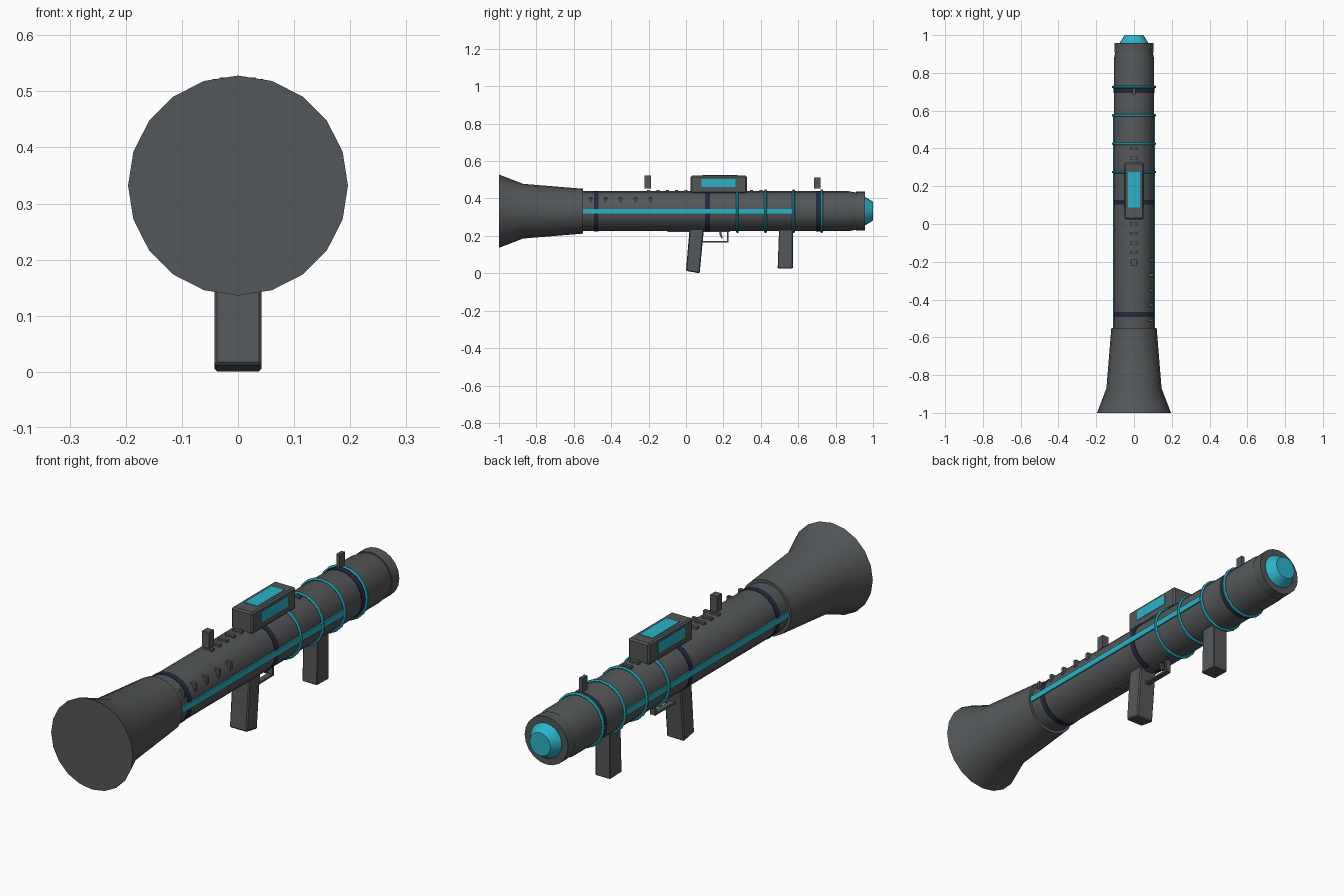
import bpy, bmesh, math
from mathutils import Vector

if "Cube" in bpy.data.objects:
    bpy.data.objects.remove(bpy.data.objects["Cube"])

CZ = 0.332   # height of the tube axis
R = 0.107    # tube radius


def material(name, rgb):
    m = bpy.data.materials.new(name)
    m.diffuse_color = (*rgb, 1)
    m.use_nodes = True
    m.node_tree.nodes["Principled BSDF"].inputs["Base Color"].default_value = m.diffuse_color
    return m


GREY = material("gunmetal grey", (0.088, 0.095, 0.10))
CYAN = material("glow cyan", (0.025, 0.45, 0.58))
NAVY = material("dark navy", (0.02, 0.023, 0.048))


def finish(name, bm, mat, smooth=False):
    bmesh.ops.recalc_face_normals(bm, faces=bm.faces)
    me = bpy.data.meshes.new(name)
    bm.to_mesh(me)
    bm.free()
    me.materials.append(mat)
    ob = bpy.data.objects.new(name, me)
    bpy.context.collection.objects.link(ob)
    if smooth:
        bpy.ops.object.select_all(action='DESELECT')
        ob.select_set(True)
        bpy.context.view_layer.objects.active = ob
        bpy.ops.object.shade_smooth_by_angle(angle=math.radians(25))
    return ob


def lathe(name, profile, mat, sides=20, closed=False):
    """Turn (y, radius) points around the tube axis."""
    bm = bmesh.new()
    rings = []
    for y, r in profile:
        rings.append([bm.verts.new((r * math.cos(2 * math.pi * i / sides), y,
                                    CZ + r * math.sin(2 * math.pi * i / sides)))
                      for i in range(sides)])
    pairs = list(zip(rings, rings[1:]))
    if closed:
        pairs.append((rings[-1], rings[0]))
    else:
        bm.faces.new(rings[0])
        bm.faces.new(rings[-1])
    for a, b in pairs:
        for i in range(sides):
            j = (i + 1) % sides
            bm.faces.new((a[i], a[j], b[j], b[i]))
    return finish(name, bm, mat, True)


def box(name, x, y, z, mat, bevel=0.0):
    """Box from (min, max) ranges."""
    return prism(name, x, [(y[0], z[0]), (y[1], z[0]), (y[1], z[1]), (y[0], z[1])], mat, bevel)


def prism(name, x, outline, mat, bevel=0.0):
    """Extrude a (y, z) outline across x."""
    bm = bmesh.new()
    f = bm.faces.new([bm.verts.new((x[0], a, b)) for a, b in outline])
    ext = bmesh.ops.extrude_face_region(bm, geom=[f])
    verts = [v for v in ext["geom"] if isinstance(v, bmesh.types.BMVert)]
    bmesh.ops.translate(bm, verts=verts, vec=Vector((x[1] - x[0], 0, 0)))
    if bevel:
        bmesh.ops.bevel(bm, geom=bm.edges[:], offset=bevel, segments=1, affect='EDGES')
    return finish(name, bm, mat)


# Main tube, flared exhaust, muzzle collar and glowing tip
lathe("launch_tube", [(-0.56, R), (0.87, R), (0.912, 0.099)], GREY)
lathe("exhaust_bell", [(-1.0, 0.196), (-0.87, 0.146), (-0.55, 0.12)], GREY)
lathe("muzzle_collar", [(0.908, 0.104), (0.957, 0.104)], GREY)
lathe("muzzle_tip", [(0.95, 0.076), (0.96, 0.075), (1.0, 0.05)], CYAN)

# Navy bands
for i, y in enumerate((-0.48, 0.115, 0.707)):
    lathe(f"navy_band_{i}", [(y - 0.013, R + 0.002), (y + 0.013, R + 0.002)], NAVY)

# Glowing rings
for i in range(4):
    y = 0.275 + 0.15 * i
    lathe(f"glow_ring_{i}",
          [(y + 0.007 * math.cos(k * math.pi / 3), 0.111 + 0.007 * math.sin(k * math.pi / 3))
           for k in range(6)], CYAN, closed=True)

# Side stripes on both flanks
for s, side in ((1, "right"), (-1, "left")):
    box(f"glow_stripe_{side}", sorted((s * 0.102, s * 0.111)), (-0.55, 0.57),
        (CZ - 0.013, CZ + 0.013), CYAN)

# Cooling fins on the right flank
for i in range(5):
    y = -0.51 + 0.08 * i
    box(f"cooling_fin_{i}", (0.07, 0.102), (y - 0.007, y + 0.007), (0.37, 0.404), GREY)

# Top rail bars
for i in range(13):
    y = -0.20 + 0.05 * i
    box(f"rail_bar_{i}", (-0.021, 0.021), (y - 0.008, y + 0.008), (0.42, 0.446), GREY)

# Iron sights
box("rear_sight", (-0.016, 0.016), (-0.223, -0.188), (0.453, 0.523), GREY)
box("front_sight", (-0.008, 0.008), (0.685, 0.72), (0.453, 0.512), GREY)

# Optic with glowing top and side panels
box("optic_housing", (-0.051, 0.051), (0.025, 0.325), (0.428, 0.522), GREY, 0.007)
box("optic_top_panel", (-0.032, 0.032), (0.088, 0.275), (0.519, 0.5245), CYAN)
for s, side in ((1, "right"), (-1, "left")):
    box(f"optic_side_panel_{side}", sorted((s * 0.048, s * 0.0535)), (0.083, 0.265),
        (0.46, 0.505), CYAN)

# Grips
prism("rear_grip", (-0.042, 0.042),
      [(0.0, 0.013), (0.073, 0.0), (0.097, 0.25), (0.02, 0.25)], GREY, 0.005)
prism("front_grip", (-0.036, 0.036),
      [(0.49, 0.027), (0.571, 0.025), (0.571, 0.25), (0.498, 0.25)], GREY, 0.003)

# Trigger guard and trigger
box("trigger_guard_bottom", (-0.012, 0.012), (0.08, 0.228), (0.164, 0.172), GREY)
box("trigger_guard_front", (-0.012, 0.012), (0.22, 0.228), (0.164, 0.24), GREY)
prism("trigger", (-0.007, 0.007),
      [(0.175, 0.24), (0.18, 0.205), (0.19, 0.185), (0.197, 0.188), (0.19, 0.21), (0.19, 0.24)], GREY)
box("trigger_plate", (-0.02, 0.02), (-0.1, 0.235), (0.222, 0.236), GREY)
